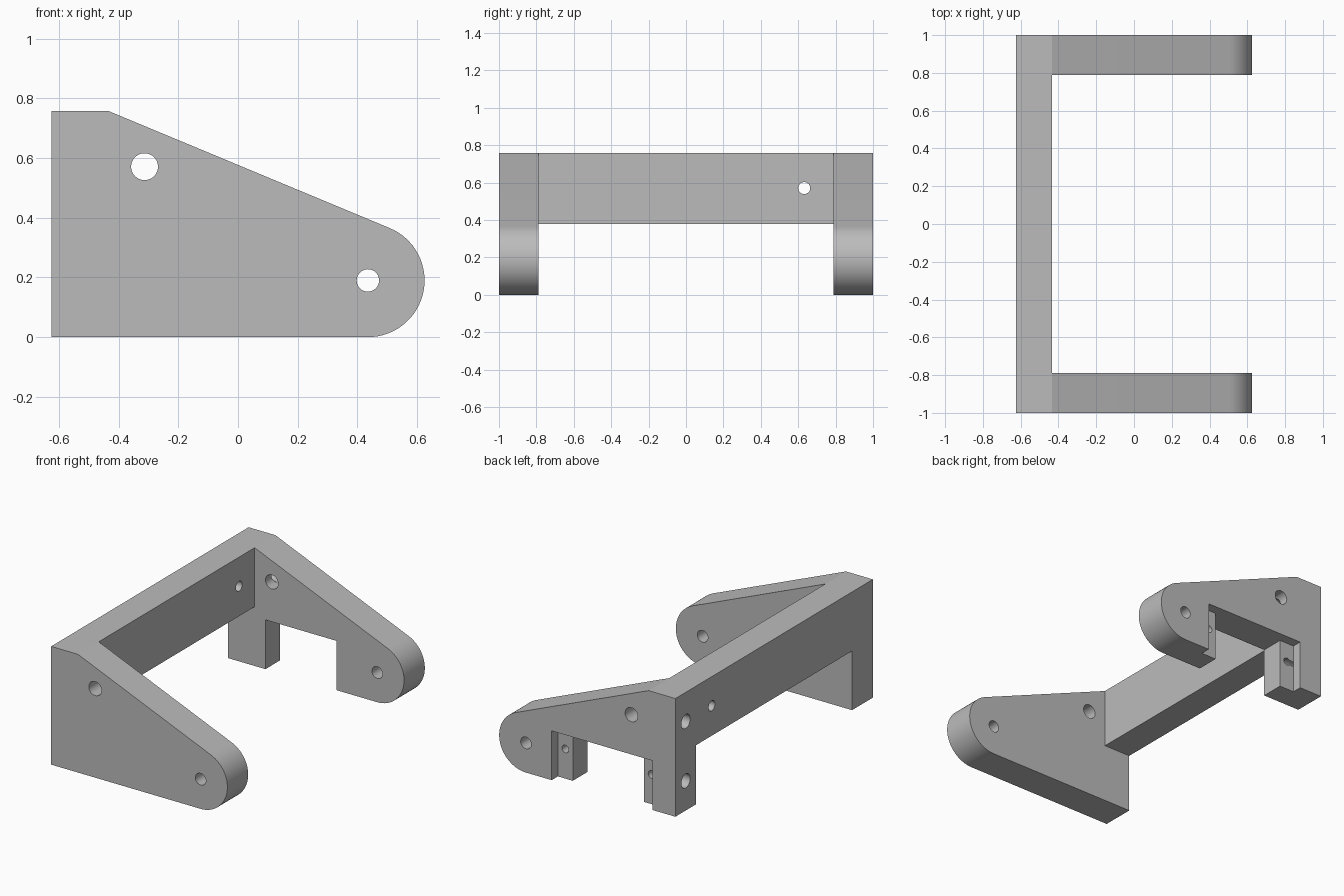
import bpy, bmesh, math
from mathutils import Vector

cube = bpy.data.objects.get("Cube")
if cube:
    bpy.data.objects.remove(cube, do_unlink=True)

X0, Y1, TOP = -0.625, 1.0, 0.758      # bracket extents
THICK, R = 0.2105, 0.19               # arm thickness, wall and nose radius
NOSE_X = 0.435
MID = Y1 - THICK / 2                  # middle of an arm

metal = bpy.data.materials.new("plain grey")
metal.use_nodes = True
grey = (0.5, 0.5, 0.5, 1)
metal.diffuse_color = grey
metal.node_tree.nodes["Principled BSDF"].inputs["Base Color"].default_value = grey


def finish(name, bm):
    bmesh.ops.recalc_face_normals(bm, faces=bm.faces)
    mesh = bpy.data.meshes.new(name)
    bm.to_mesh(mesh)
    bm.free()
    mesh.materials.append(metal)
    ob = bpy.data.objects.new(name, mesh)
    bpy.context.collection.objects.link(ob)
    return ob


def box(name, x, y, z):
    bm = bmesh.new()
    bmesh.ops.create_cube(bm, size=1)
    for v in bm.verts:
        v.co = [lo + (c + 0.5) * (hi - lo) for c, (lo, hi) in zip(v.co, (x, y, z))]
    return finish(name, bm)


def rod(name, start, end, radius):
    start, end = Vector(start), Vector(end)
    axis = end - start
    bm = bmesh.new()
    bmesh.ops.create_cone(bm, cap_ends=True, segments=40, radius1=radius,
                          radius2=radius, depth=axis.length)
    turn = axis.to_track_quat("Z", "Y")
    for v in bm.verts:
        v.co = turn @ v.co + (start + end) / 2
    return finish(name, bm)


def arm(name, y):
    # sloped plate ending in a round nose
    slope = math.radians(67.2)
    pts = [(X0, 0), (X0, TOP), (-0.435, TOP)]
    steps = 32
    for i in range(steps + 1):
        a = slope - (slope + math.pi / 2) * i / steps
        pts.append((NOSE_X + R * math.cos(a), R + R * math.sin(a)))
    bm = bmesh.new()
    face = bm.faces.new([bm.verts.new((px, y, pz)) for px, pz in pts])
    out = bmesh.ops.extrude_face_region(bm, geom=[face])
    verts = [g for g in out["geom"] if isinstance(g, bmesh.types.BMVert)]
    bmesh.ops.translate(bm, verts=verts, vec=(0, THICK, 0))
    return finish(name, bm)


def combine(target, tool, operation):
    tool.hide_render = True
    mod = target.modifiers.new("join", "BOOLEAN")
    mod.operation, mod.solver, mod.object = operation, "EXACT", tool
    bpy.context.view_layer.objects.active = target
    bpy.ops.object.modifier_apply(modifier=mod.name)
    bpy.data.objects.remove(tool, do_unlink=True)


# Two arms joined by the cross bar
bracket = arm("bracket", -Y1)
combine(bracket, arm("rear_arm", Y1 - THICK), "UNION")
combine(bracket, box("cross_bar", (X0, X0 + R), (-0.85, 0.85), (0.379, TOP)), "UNION")

# Stepped motor recess in the rear arm
cutters = [
    box("motor_slot", (-0.358, 0.147), (0.7, 1.1), (-0.1, 0.316)),
    box("flange_slot", (-0.463, 0.253), (0.937, 1.1), (-0.1, 0.316)),
]
# Screw holes beside the recess
for x in (-0.412, 0.2):
    cutters.append(rod("flange_hole", (x, 1.02, 0.19), (x, 0.84, 0.19), 0.024))
# Holes through both arms
for s in (-1, 1):
    for x, z, r in ((-0.313, 0.571, 0.045), (NOSE_X, R, 0.0375)):
        cutters.append(rod("arm_hole", (x, s * 0.7, z), (x, s * 1.1, z), r))
    # Bolt holes in the flat end faces
    for z, end in ((0.571, -0.313), (R, -0.313 if s < 0 else -0.42)):
        cutters.append(rod("bolt_hole", (-0.7, s * MID, z), (end, s * MID, z), 0.045))
# Nut hole under the front arm
cutters.append(rod("nut_hole", (-0.31, -MID, -0.1), (-0.31, -MID, 0.3), 0.05))
# Row of holes through the cross bar
for y in (-0.632, -0.2105, 0.2105, 0.632):
    cutters.append(rod("bar_hole", (-0.8, y, 0.571), (-0.37, y, 0.571), 0.032))
for c in cutters:
    combine(bracket, c, "DIFFERENCE")

bpy.ops.object.select_all(action="DESELECT")
bracket.select_set(True)
bpy.context.view_layer.objects.active = bracket
bpy.ops.object.shade_smooth_by_angle(angle=math.radians(20))
